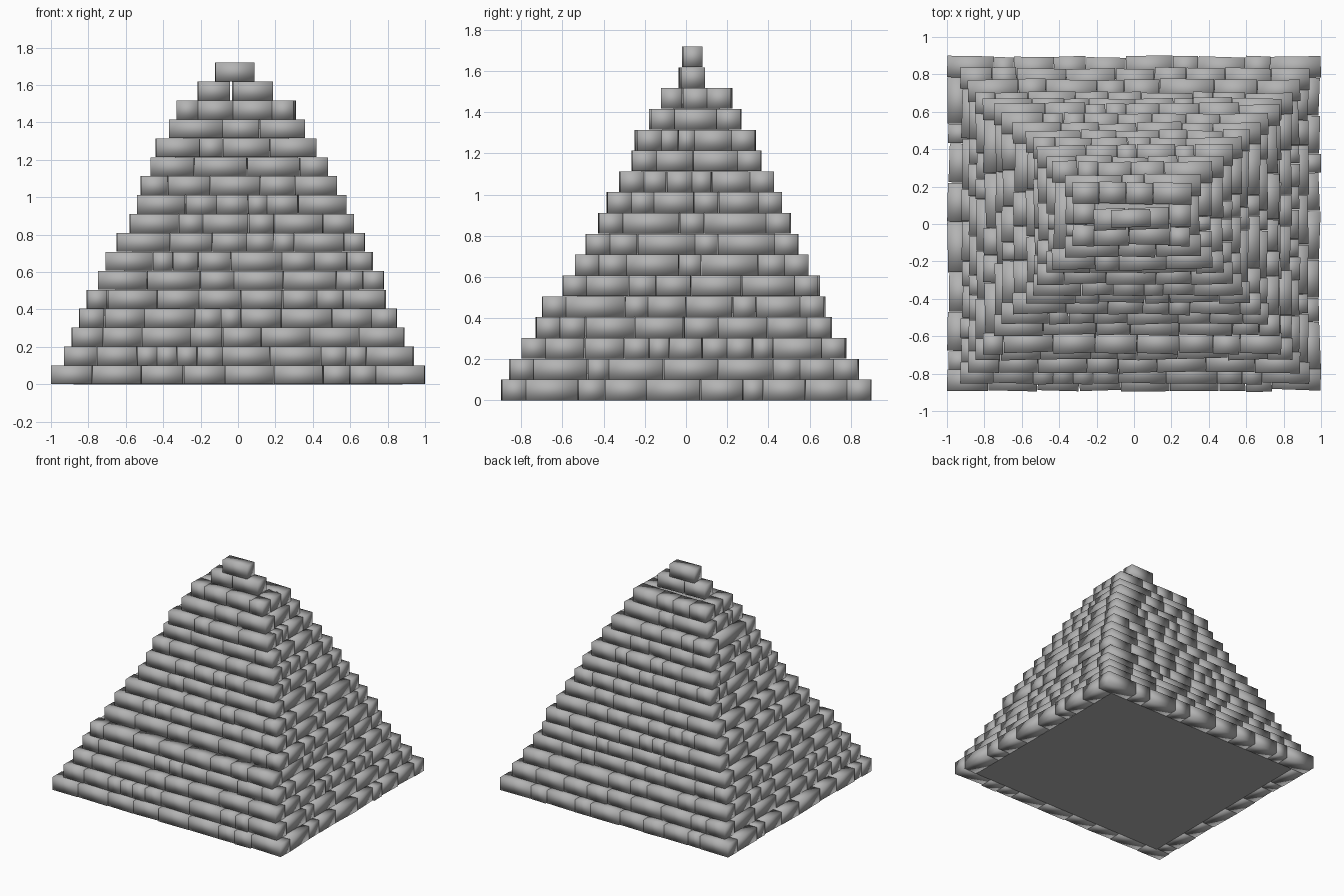
import bpy, bmesh, math, random
from mathutils import Matrix

if "Cube" in bpy.data.objects:
    bpy.data.objects.remove(bpy.data.objects["Cube"])

random.seed(11)
H = 1.72 / 17      # course height
DEPTH = 0.115      # brick depth

stone = bpy.data.materials.new("dark_stone")
stone.diffuse_color = (.45, .45, .45, 1)
stone.use_nodes = True
stone.node_tree.nodes["Principled BSDF"].inputs["Base Color"].default_value = stone.diffuse_color

# outer limits of every course, bottom to top: x min, x max, y min, y max
COURSES = [
    (-1.00, 1.00, -.90, .90), (-.93, .94, -.86, .84), (-.89, .89, -.80, .78),
    (-.85, .85, -.73, .71), (-.81, .79, -.70, .68), (-.75, .78, -.60, .65),
    (-.71, .72, -.54, .60), (-.65, .68, -.49, .55), (-.58, .62, -.43, .51),
    (-.54, .58, -.39, .47), (-.52, .53, -.33, .43), (-.47, .48, -.27, .37),
    (-.44, .42, -.25, .34), (-.37, .36, -.18, .27), (-.33, .31, -.12, .23)]


def finish(name, bm, smooth):
    for f in bm.faces:
        f.smooth = smooth
    bmesh.ops.recalc_face_normals(bm, faces=bm.faces)
    me = bpy.data.meshes.new(name)
    bm.to_mesh(me)
    bm.free()
    me.materials.append(stone)
    ob = bpy.data.objects.new(name, me)
    bpy.context.collection.objects.link(ob)
    return ob


def brick(bm, x, y, z, length, depth, angle):
    m = (Matrix.Translation((x, y, z)) @ Matrix.Rotation(angle, 4, 'Z')
         @ Matrix.Diagonal((length, depth, H * 0.99, 1)))
    bmesh.ops.create_cube(bm, size=1, matrix=m)


def lengths(total):
    """Random brick lengths that fill a row exactly."""
    out = []
    while sum(out) < total - 0.08:
        out.append(random.choice((.11, .14, .18, .22, .26, .28)))
    k = total / sum(out)
    return [v * k for v in out]


def row(bm, a, b, outer, sign, z, along_x):
    """A row of slightly crooked bricks from a to b with its face at outer."""
    p = a
    for n in lengths(b - a):
        tilt = random.uniform(-.04, .04)
        slack = abs(math.sin(tilt)) * n / 2 + random.uniform(0, .01)
        c = outer - sign * (DEPTH / 2 + slack)
        m = p + n / 2
        if along_x:
            brick(bm, m, c, z, n - .003, DEPTH, tilt)
        else:
            brick(bm, c, m, z, n - .003, DEPTH, tilt + math.pi / 2)
        p += n


# brick courses: front and back rows run through, side rows fit between
for i, (x0, x1, y0, y1) in enumerate(COURSES):
    bm = bmesh.new()
    z = (i + .5) * H
    last = i == len(COURSES) - 1
    fx = DEPTH if last else 0
    row(bm, x0 + fx, x1 - fx, y0, -1, z, True)
    row(bm, x0, x1, y1, 1, z, True)
    ya = y0 if last else y0 + DEPTH
    row(bm, ya, y1 - DEPTH, x0, -1, z, False)
    row(bm, ya, y1 - DEPTH, x1, 1, z, False)
    finish(f"brick_course_{i + 1:02d}", bm, True)

# pair of bricks below the capstone
bm = bmesh.new()
brick(bm, -.13, .025, 15.5 * H, .17, .115, .05)
brick(bm, .078, .03, 15.5 * H, .215, .115, .04)
finish("upper_bricks", bm, True)

# capstone
bm = bmesh.new()
brick(bm, -.017, .03, 16.5 * H, .21, .095, .03)
finish("capstone", bm, True)

# solid core behind the bricks
bm = bmesh.new()
rings = []
for x0, x1, y0, y1, z in ((-.88, .88, -.785, .785, 0), (-.21, .19, -.02, .13, 14.8 * H)):
    rings.append([bm.verts.new(v) for v in
                  ((x0, y0, z), (x1, y0, z), (x1, y1, z), (x0, y1, z))])
lo, hi = rings
bm.faces.new(lo[::-1])
bm.faces.new(hi)
for j in range(4):
    k = (j + 1) % 4
    bm.faces.new((lo[j], lo[k], hi[k], hi[j]))
finish("core", bm, False)
